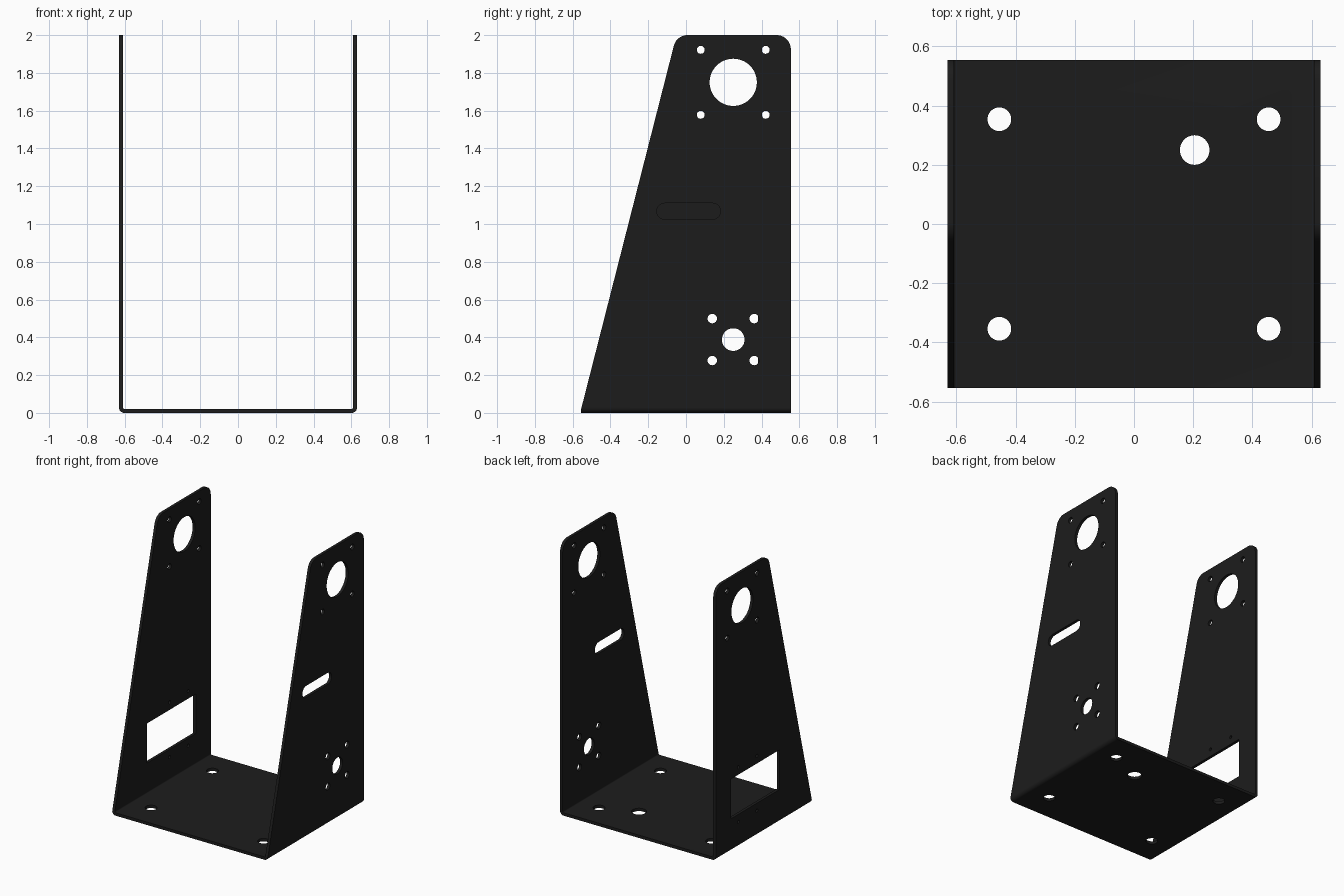
import bpy, bmesh, math
from mathutils import Vector

if "Cube" in bpy.data.objects:
    bpy.data.objects.remove(bpy.data.objects["Cube"])

W, D, H, T = 0.63, 0.555, 2.0, 0.021   # half width, half depth, height, sheet thickness
MID = W - T / 2


def fillet(points, seg=8):
    """Round the corners of a 2D outline given as (u, v, radius)."""
    out = []
    n = len(points)
    for i, (u, v, r) in enumerate(points):
        p = Vector((u, v))
        if r == 0:
            out.append(p)
            continue
        a = (Vector(points[i - 1][:2]) - p).normalized()
        b = (Vector(points[(i + 1) % n][:2]) - p).normalized()
        half = a.angle(b) / 2
        c = p + (a + b).normalized() * (r / math.sin(half))
        s = p + a * (r / math.tan(half)) - c
        e = p + b * (r / math.tan(half)) - c
        sweep = s.angle_signed(e)
        for k in range(seg + 1):
            t = -sweep * k / seg
            out.append(c + Vector((s.x * math.cos(t) - s.y * math.sin(t),
                                   s.x * math.sin(t) + s.y * math.cos(t))))
    return out


def circle(u, v, r, n=48):
    return [(u + r * math.cos(2 * math.pi * i / n),
             v + r * math.sin(2 * math.pi * i / n)) for i in range(n)]


def prism(bm, outline, axis, lo, hi):
    """Extrude a 2D outline along the given axis between lo and hi."""
    place = {'x': lambda u, v, w: (w, u, v),
             'y': lambda u, v, w: (u, w, v),
             'z': lambda u, v, w: (u, v, w)}[axis]
    a = [bm.verts.new(place(p[0], p[1], lo)) for p in outline]
    b = [bm.verts.new(place(p[0], p[1], hi)) for p in outline]
    faces = [bm.faces.new(a), bm.faces.new(b)]
    n = len(a)
    for i in range(n):
        j = (i + 1) % n
        faces.append(bm.faces.new((a[i], a[j], b[j], b[i])))
    bmesh.ops.recalc_face_normals(bm, faces=faces)


def make_object(name, bm):
    me = bpy.data.meshes.new(name)
    bm.to_mesh(me)
    bm.free()
    ob = bpy.data.objects.new(name, me)
    bpy.context.collection.objects.link(ob)
    return ob


def boolean(ob, cutter, op):
    cutter.hide_render = True
    mod = ob.modifiers.new(op, 'BOOLEAN')
    mod.operation, mod.object, mod.solver = op, cutter, 'EXACT'
    bpy.context.view_layer.objects.active = ob
    bpy.ops.object.modifier_apply(modifier=mod.name)
    bpy.data.objects.remove(cutter)


# Folded sheet: U section with rounded bends, run front to back
bm = bmesh.new()
prism(bm, fillet([(-W, H, 0), (-W, 0, 0.028), (W, 0, 0.028), (W, H, 0),
                  (W - T, H, 0), (W - T, T, 0.008), (-W + T, T, 0.008), (-W + T, H, 0)]),
      'y', -D, D)
bracket = make_object("motor_bracket", bm)

# Side outline: sloped front edge and rounded top corners
bm = bmesh.new()
prism(bm, fillet([(-D - 0.1, -0.1, 0), (D + 0.1, -0.1, 0), (D + 0.1, 1.0, 0), (D, 1.0, 0),
                  (D, H, 0.075), (-0.05, H, 0.075), (-D, T, 0), (-D - 0.1, T, 0)], 10),
      'x', -1, 1)
boolean(bracket, make_object("side_outline_cutter", bm), 'INTERSECT')

# All openings
bm = bmesh.new()
right, left = (MID - 0.05, MID + 0.05), (-MID - 0.05, -MID + 0.05)
for wall in (right, left):
    # upper bearing hole with four screw holes
    prism(bm, circle(0.25, 1.75, 0.125, 64), 'x', *wall)
    for sy in (-1, 1):
        for sz in (-1, 1):
            prism(bm, circle(0.25 + sy * 0.172, 1.75 + sz * 0.172, 0.021, 24), 'x', *wall)
# motor hole pattern in right wall
prism(bm, circle(0.25, 0.388, 0.06), 'x', *right)
for sy in (-1, 1):
    for sz in (-1, 1):
        prism(bm, circle(0.25 + sy * 0.111, 0.388 + sz * 0.111, 0.025, 24), 'x', *right)
# cable slot in right wall
prism(bm, fillet([(-0.155, 1.025, 0.0424), (0.183, 1.025, 0.0424),
                  (0.183, 1.11, 0.0424), (-0.155, 1.11, 0.0424)]), 'x', *right)
# rectangular window and its small screw holes in left wall
prism(bm, [(-0.18, 0.24), (0.382, 0.24), (0.382, 0.53), (-0.18, 0.53)], 'x', *left)
for y in (0.08, 0.295):
    for z in (0.185, 0.585):
        prism(bm, circle(y, z, 0.012, 16), 'x', *left)
# floor mounting holes and offset cable hole
for sx in (-1, 1):
    for sy in (-1, 1):
        prism(bm, circle(sx * 0.455, sy * 0.354, 0.04), 'z', -0.05, 0.07)
prism(bm, circle(0.205, 0.25, 0.05), 'z', -0.05, 0.07)
boolean(bracket, make_object("hole_cutter", bm), 'DIFFERENCE')

# Black sheet metal
mat = bpy.data.materials.new("black_metal")
mat.diffuse_color = (0.012, 0.012, 0.012, 1)
mat.use_nodes = True
mat.node_tree.nodes["Principled BSDF"].inputs["Base Color"].default_value = mat.diffuse_color
bracket.data.materials.clear()
bracket.data.materials.append(mat)
bpy.ops.object.select_all(action='DESELECT')
bracket.select_set(True)
bpy.context.view_layer.objects.active = bracket
bpy.ops.object.shade_smooth_by_angle(angle=math.radians(30))
